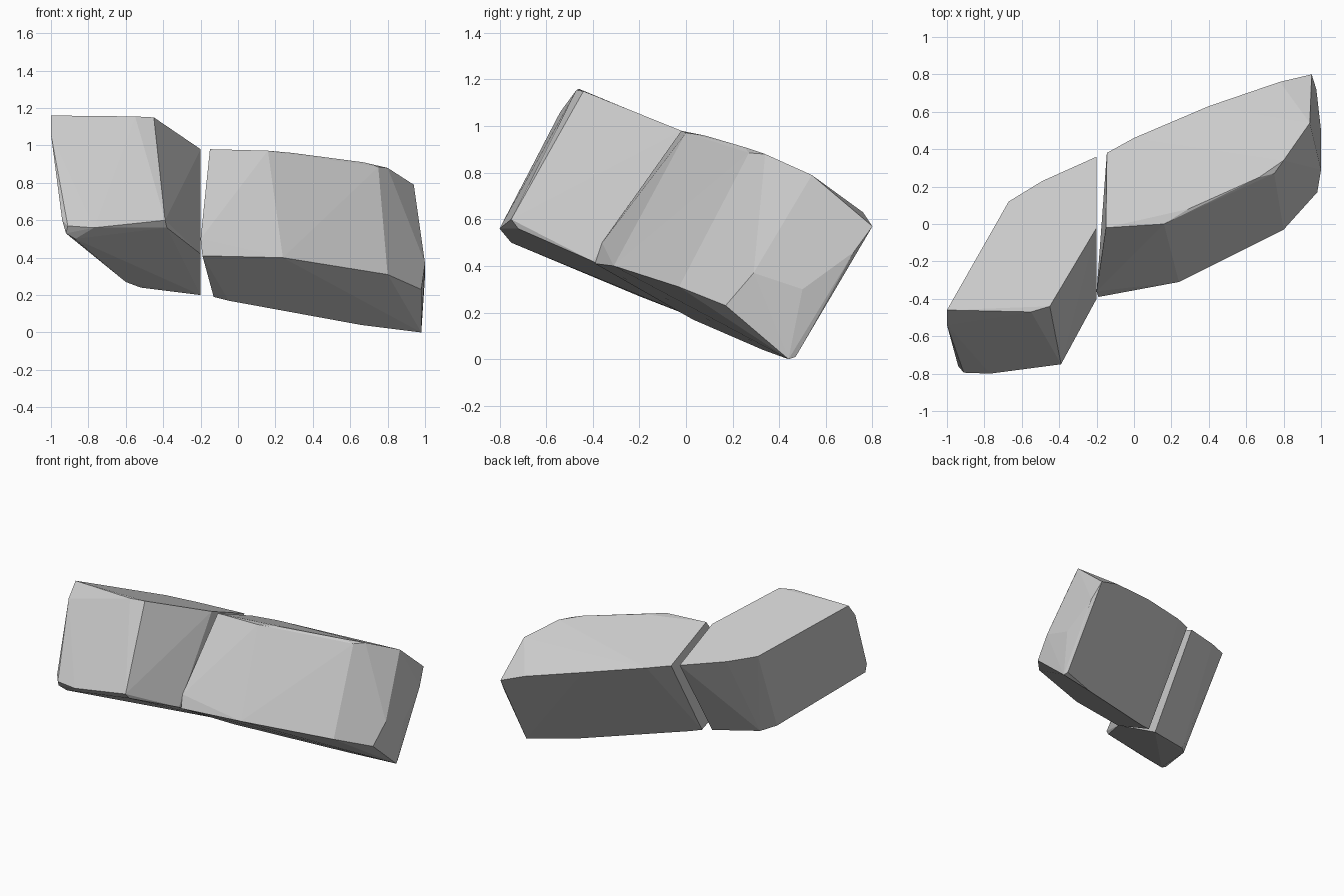
import bpy, bmesh


def hull_block(name, *rings):
    """Chiselled convex block wrapped around a few corner outlines."""
    bm = bmesh.new()
    for ring in rings:
        for p in ring:
            bm.verts.new(p)
    res = bmesh.ops.convex_hull(bm, input=bm.verts[:])
    loose = [v for v in bm.verts if not v.link_faces]
    bmesh.ops.delete(bm, geom=loose, context='VERTS')
    bmesh.ops.dissolve_limit(bm, angle_limit=0.03, verts=bm.verts[:], edges=bm.edges[:])
    bmesh.ops.recalc_face_normals(bm, faces=bm.faces[:])
    mesh = bpy.data.meshes.new(name)
    bm.to_mesh(mesh)
    bm.free()
    obj = bpy.data.objects.new(name, mesh)
    bpy.context.collection.objects.link(obj)
    return obj


# Shorter block: top outline, front lower edge, underside
hull_block(
    "short_stone",
    [(-1, -.46, 1.16), (-1, -.54, 1.06), (-.55, -.47, 1.155), (-.45, -.44, 1.15),
     (-.2, -.02, .98), (-.2, .36, .82), (-.49, .23, .875), (-.67, .12, .92)],
    [(-.94, -.76, .60), (-.91, -.795, .57), (-.77, -.80, .56),
     (-.39, -.75, .60), (-.2, -.40, .42)],
    [(-.92, -.77, .53), (-.87, -.75, .50), (-.38, -.72, .56), (-.2, -.02, .20),
     (-.52, -.12, .24), (-.60, -.20, .27)],
)

# Longer block: top outline, front lower edge, end face and underside
hull_block(
    "long_stone",
    [(-.15, -.02, .98), (.16, 0, .972), (.29, .08, .96), (.67, .25, .91),
     (.75, .27, .885), (.80, .34, .88), (.94, .54, .79), (.95, .80, .57),
     (.78, .76, .63), (.40, .63, .71), (0, .46, .785), (-.145, .38, .81)],
    [(-.19, -.39, .41), (-.2, -.36, .50), (.24, -.31, .40),
     (.80, -.03, .31), (.98, .17, .23)],
    [(1, .29, .37), (1, .50, .30), (.975, .72, .46)],
    [(.98, .44, 0), (.97, .47, .01), (.66, .33, .04), (-.05, .03, .17), (-.13, 0, .19)],
)
